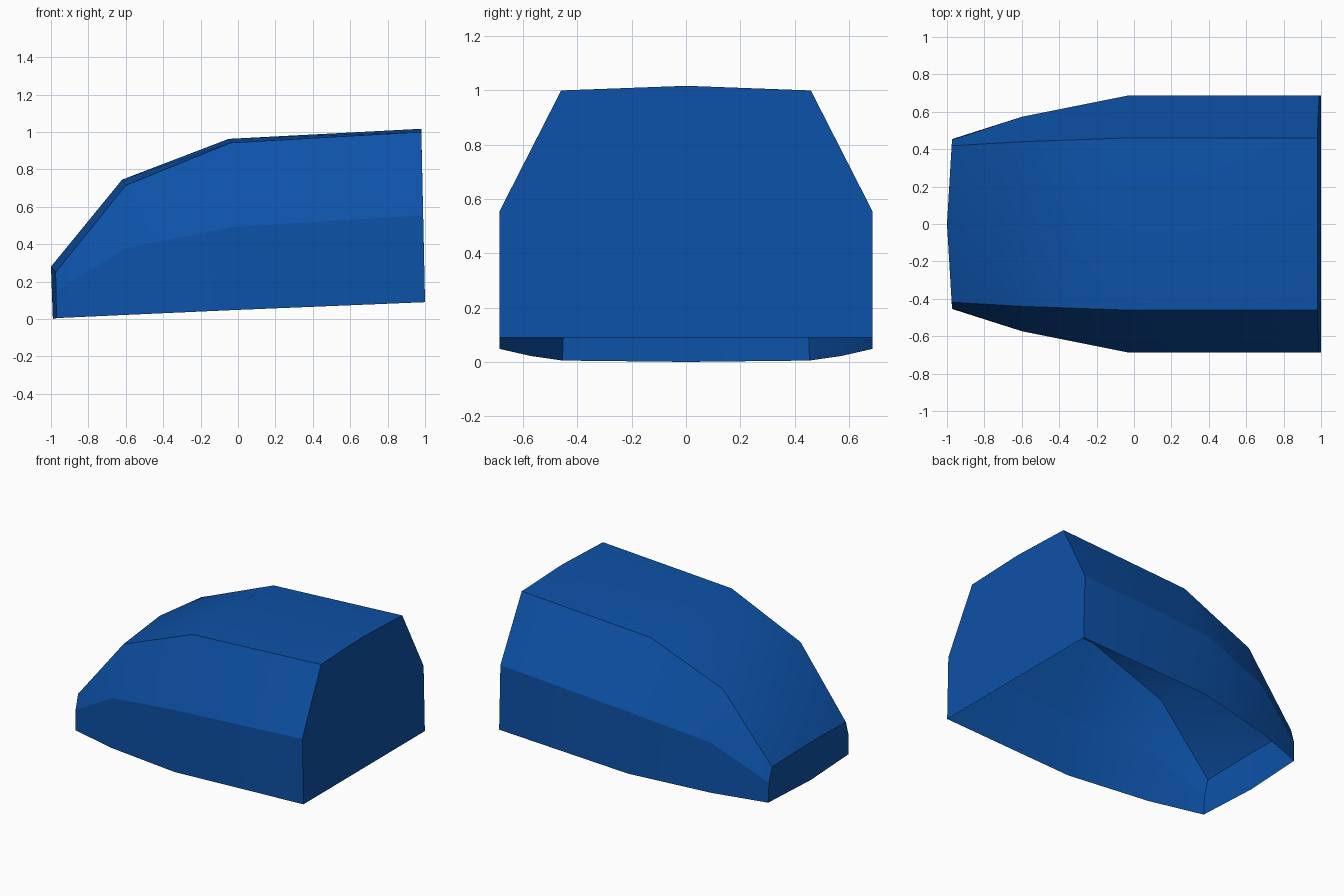
import bpy
import bmesh

cube = bpy.data.objects.get("Cube")
if cube:
    bpy.data.objects.remove(cube, do_unlink=True)

# Single paint colour
paint = bpy.data.materials.new("deep blue")
paint.use_nodes = True
colour = (0.004, 0.084, 0.39, 1)
paint.diffuse_color = colour
paint.node_tree.nodes["Principled BSDF"].inputs["Base Color"].default_value = colour

# Half sections from nose to rear: bottom, shoulder, roof edge, ridge
sections = [
    [(-0.97, 0.455, 0.005), (-0.973, 0.45, 0.145), (-0.975, 0.418, 0.25), (-1.0, 0, 0.28)],
    [(-0.60, 0.573, 0.022), (-0.60, 0.573, 0.38), (-0.60, 0.44, 0.715), (-0.62, 0, 0.745)],
    [(-0.02, 0.687, 0.048), (-0.03, 0.687, 0.492), (-0.04, 0.46, 0.942), (-0.05, 0, 0.963)],
    [(1.0, 0.687, 0.09), (0.99, 0.687, 0.555), (0.98, 0.46, 1.0), (0.98, 0, 1.017)],
]

bm = bmesh.new()
rings = []
for half in sections:
    mirrored = [(x, -y, z) for x, y, z in reversed(half[:-1])]
    rings.append([bm.verts.new(p) for p in half + mirrored])

# Sides and roof
for a, b in zip(rings, rings[1:]):
    for j in range(len(a) - 1):
        bm.faces.new((a[j], a[j + 1], b[j + 1], b[j]))

# Rear wall, and nose folded at the middle; the underside stays open
bm.faces.new(rings[-1])
nose = rings[0]
mid = bm.verts.new((-0.99, 0, 0))
bm.faces.new(list(reversed(nose[:4])) + [mid])
bm.faces.new(list(reversed(nose[3:])) + [mid])

# Smooth along the length, with crisp creases at shoulders, roof edges and ends
for f in bm.faces:
    f.smooth = True
creases = [[ring[j] for ring in rings] for j in (1, 2, 4, 5)]
for line in creases + [rings[0], rings[-1]]:
    for a, b in zip(line, line[1:]):
        bm.edges.get((a, b)).smooth = False

mesh = bpy.data.meshes.new("body_shell")
bm.to_mesh(mesh)
bm.free()
mesh.materials.append(paint)
shell = bpy.data.objects.new("body_shell", mesh)
bpy.context.collection.objects.link(shell)
